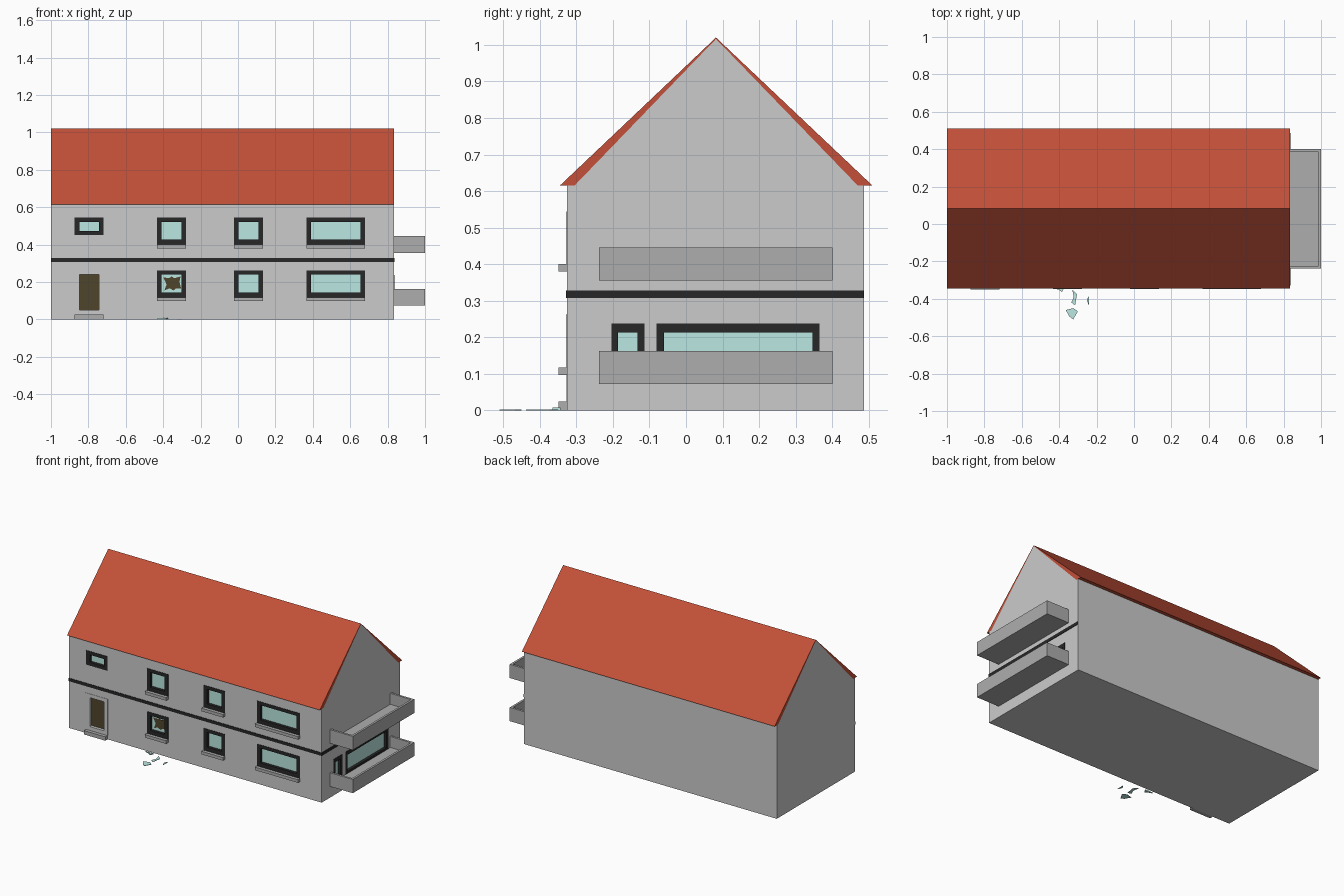
import bpy, bmesh

if "Cube" in bpy.data.objects:
    bpy.data.objects.remove(bpy.data.objects["Cube"])

X0, X1 = -1.0, 0.835          # house length
YF, YB = -0.325, 0.487        # front and back wall
EAVE, RIDGE_Y, RIDGE_Z = 0.615, 0.082, 1.02


def material(name, rgb):
    m = bpy.data.materials.new(name)
    m.diffuse_color = (*rgb, 1)
    m.use_nodes = True
    m.node_tree.nodes["Principled BSDF"].inputs["Base Color"].default_value = m.diffuse_color
    return m


RED = material("roof_red", (0.55, 0.08, 0.04))
BLACK = material("frame_black", (0.02, 0.02, 0.02))
GLASS = material("glass_teal", (0.50, 0.80, 0.75))
BROWN = material("dark_brown", (0.08, 0.06, 0.025))
STONE = material("stone_grey", (0.42, 0.42, 0.42))

# (u, v, outward distance) on each working plane -> world position
PLANES = {
    "front": lambda u, v, d: (u, YF - d, v),
    "right": lambda u, v, d: (X1 + d, u, v),
    "top": lambda u, v, d: (u, v, d),
}


def finish(bm, name, mat):
    bmesh.ops.recalc_face_normals(bm, faces=bm.faces)
    mesh = bpy.data.meshes.new(name)
    bm.to_mesh(mesh)
    bm.free()
    obj = bpy.data.objects.new(name, mesh)
    bpy.context.collection.objects.link(obj)
    if mat:
        mesh.materials.append(mat)
    return obj


def add_prism(bm, plane, pts, d0, d1):
    n, f = len(pts), PLANES[plane]
    a = [bm.verts.new(f(u, v, d0)) for u, v in pts]
    b = [bm.verts.new(f(u, v, d1)) for u, v in pts]
    bm.faces.new(a)
    bm.faces.new(b)
    for k in range(n):
        j = (k + 1) % n
        bm.faces.new((a[k], a[j], b[j], b[k]))


def prism(name, plane, pts, d0, d1, mat=None):
    bm = bmesh.new()
    add_prism(bm, plane, pts, d0, d1)
    return finish(bm, name, mat)


def rect(u0, u1, v0, v1, grow=0.0):
    return [(u0 - grow, v0 - grow), (u1 + grow, v0 - grow),
            (u1 + grow, v1 + grow), (u0 - grow, v1 + grow)]


def ring(name, plane, outer, inner, d0, d1, mat):
    bm, f = bmesh.new(), PLANES[plane]
    loops = [[bm.verts.new(f(u, v, d)) for u, v in r]
             for r, d in ((outer, d0), (outer, d1), (inner, d1), (inner, d0))]
    for s in range(4):
        a, b = loops[s], loops[(s + 1) % 4]
        for k in range(4):
            j = (k + 1) % 4
            bm.faces.new((a[k], a[j], b[j], b[k]))
    return finish(bm, name, mat)


cut = bmesh.new()             # collects all wall recesses


def opening(name, plane, o, i, frame_mat=BLACK, fill=GLASS, sill=False):
    """Framed recess in a wall; o and i are (u0, u1, v0, v1)."""
    ring(name + "_frame", plane, rect(*o), rect(*i), -0.021, 0.002, frame_mat)
    prism(name + "_panel", plane, rect(*i, 0.004), -0.023, -0.017, fill)
    add_prism(cut, plane, rect(*i, 0.006), -0.024, 0.03)
    if sill:
        prism(name + "_sill", plane, rect(o[0], o[1], o[2] - 0.02, o[2]), -0.005, 0.023, STONE)


# Walls with gable ends
walls = prism("walls", "right",
              [(YF, 0), (YB, 0), (YB, EAVE), (0.47, EAVE), (RIDGE_Y, 1.016),
               (-0.305, EAVE), (YF, EAVE)], X0 - X1, 0)

# Roof: two slopes tapering to the ridge
prism("roof", "right",
      [(-0.345, EAVE), (RIDGE_Y, RIDGE_Z), (0.51, EAVE), (0.47, EAVE),
       (RIDGE_Y, 1.016), (-0.305, EAVE)], X0 - X1, 0, RED)

# Storey bands on the front and right walls
prism("front_band", "front", rect(X0, X1, 0.308, 0.328), -0.002, 0.003, BLACK)
prism("right_band", "right", rect(YF - 0.003, YB, 0.308, 0.328), -0.002, 0.003, BLACK)

# Front windows on both floors
for floor, z in (("lower", 0.117), ("upper", 0.40)):
    for k, (a, b) in enumerate(((-0.433, -0.278), (-0.021, 0.134), (0.366, 0.679))):
        opening(f"{floor}_window_{k + 1}", "front", (a, b, z, z + 0.144),
                (a + 0.025, b - 0.025, z + 0.026, z + 0.122), sill=True)
opening("small_window", "front", (-0.874, -0.719, 0.45, 0.544), (-0.847, -0.743, 0.472, 0.521))

# Front door and step
opening("front_door", "front", (-0.88, -0.717, 0.025, 0.264), (-0.847, -0.743, 0.05, 0.24),
        frame_mat=None, fill=BROWN)
prism("door_step", "front", rect(-0.874, -0.719, 0, 0.025), -0.005, 0.024, STONE)

# Balcony door and wide window on the right wall
opening("balcony_door", "right", (-0.204, -0.113, 0.085, 0.238), (-0.186, -0.133, 0.105, 0.213))
opening("balcony_window", "right", (-0.08, 0.365, 0.085, 0.238), (-0.06, 0.346, 0.105, 0.213))

# Balconies: floor slab with a parapet on three sides
for floor, z in (("lower", 0.073), ("upper", 0.356)):
    y0, y1, t = -0.238, 0.40, 0.014
    bm = bmesh.new()
    add_prism(bm, "top", [(X1, y0), (1, y0), (1, y1), (X1, y1), (X1, y1 - t),
                          (1 - t, y1 - t), (1 - t, y0 + t), (X1, y0 + t)], z, z + 0.09)
    add_prism(bm, "top", rect(X1, 1 - t, y0 + t, y1 - t), z, z + 0.018)
    finish(bm, floor + "_balcony", STONE)

# Jagged hole in the broken window
prism("broken_hole", "front",
      [(-.40, .225), (-.37, .22), (-.355, .23), (-.34, .22), (-.307, .23), (-.313, .20),
       (-.304, .166), (-.33, .166), (-.345, .155), (-.366, .166), (-.393, .155), (-.382, .187)],
      -0.018, -0.016, BROWN)

# Glass shards on the ground
shards = [
    [(-.43, -.343), (-.375, -.343), (-.385, -.365), (-.40, -.352)],
    [(-.33, -.35), (-.305, -.375), (-.315, -.435), (-.335, -.42), (-.322, -.39)],
    [(-.25, -.40), (-.24, -.385), (-.24, -.437), (-.252, -.41)],
    [(-.365, -.46), (-.325, -.45), (-.30, -.467), (-.325, -.51), (-.345, -.495)],
]
for k, pts in enumerate(shards):
    prism(f"glass_shard_{k + 1}", "top", pts, 0, 0.008 if k == 0 else 0.003, GLASS)

# Cut the recesses out of the walls
cutter = finish(cut, "recess_cutter", None)
cutter.hide_render = True
cutter.hide_viewport = True
mod = walls.modifiers.new("recesses", "BOOLEAN")
mod.operation = "DIFFERENCE"
mod.solver = "EXACT"
mod.object = cutter
